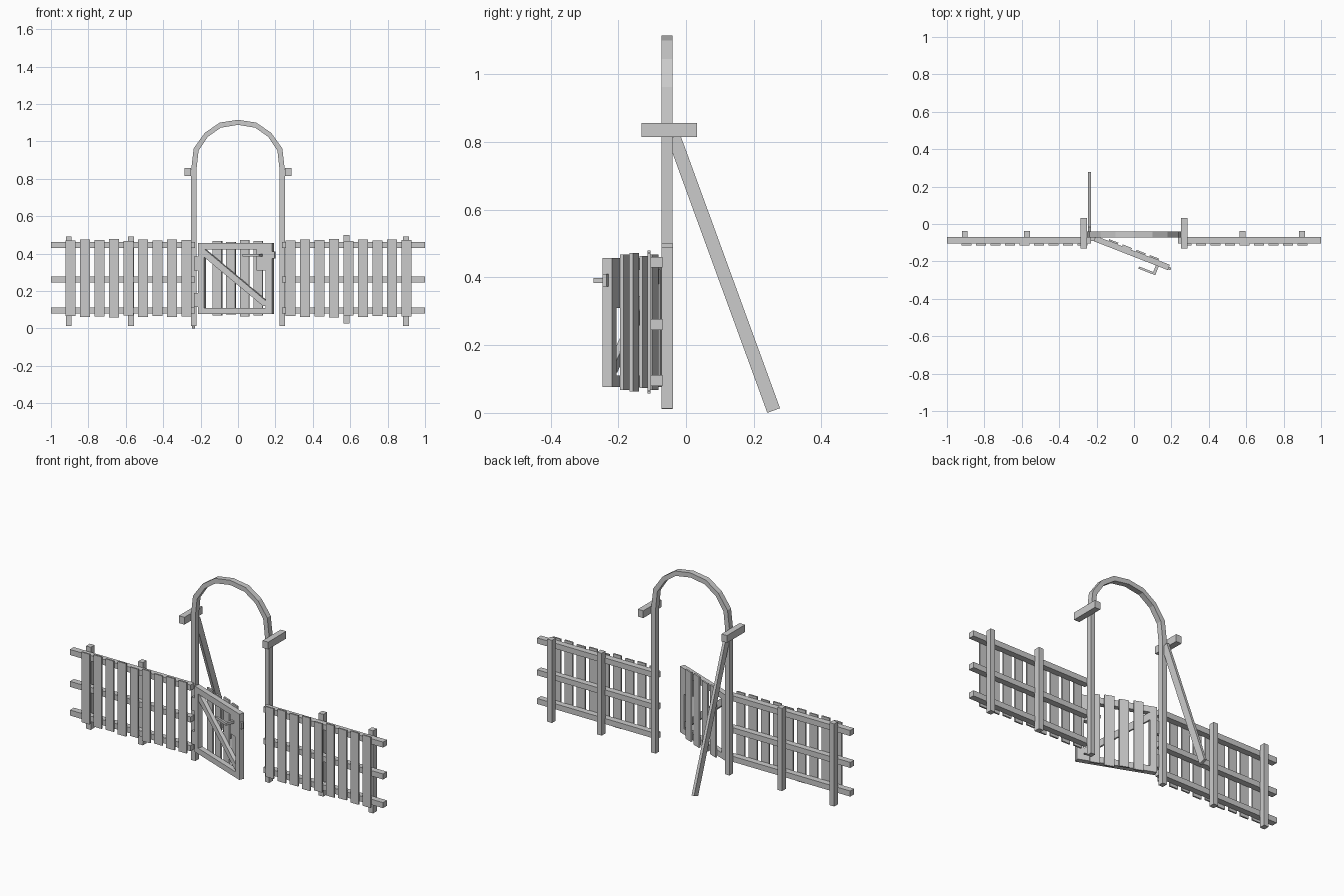
import bpy, math
from mathutils import Matrix, Vector


def mesh_object(name, verts, faces):
    me = bpy.data.meshes.new(name)
    me.from_pydata(verts, [], faces)
    me.update()
    ob = bpy.data.objects.new(name, me)
    bpy.context.collection.objects.link(ob)
    return ob


BOX_FACES = [(0, 1, 3, 2), (4, 6, 7, 5), (0, 4, 5, 1), (2, 3, 7, 6), (0, 2, 6, 4), (1, 5, 7, 3)]


def box(name, x, y, z, matrix=None):
    verts = [Vector((a, b, c)) for a in x for b in y for c in z]
    if matrix is not None:
        verts = [matrix @ v for v in verts]
    return mesh_object(name, verts, BOX_FACES)


# Arch: right half as (outer, inner) pairs, mirrored to the left
half = [((0.25, 0.012), (0.222, 0.012)), ((0.25, 0.85), (0.222, 0.85)),
        ((0.237, 0.962), (0.211, 0.95)), ((0.178, 1.045), (0.162, 1.024)),
        ((0.098, 1.1), (0.092, 1.073)), ((0, 1.115), (0, 1.088))]
path = half + [((-o[0], o[1]), (-i[0], i[1])) for o, i in reversed(half[:-1])]
verts, faces = [], []
for o, i in path:
    verts += [(o[0], -0.072, o[1]), (o[0], -0.04, o[1]), (i[0], -0.04, i[1]), (i[0], -0.072, i[1])]
for s in range(len(path) - 1):
    for k in range(4):
        a, b = s * 4 + k, s * 4 + (k + 1) % 4
        faces.append((a, b, b + 4, a + 4))
n = len(verts)
faces += [(3, 2, 1, 0), (n - 4, n - 3, n - 2, n - 1)]
mesh_object("arch", verts, faces)

# Short cross arms on the arch
for s in (-1, 1):
    box("arch_arm", sorted((s * 0.25, s * 0.285)), (-0.132, 0.033), (0.815, 0.857))

# Leaning brace behind the left leg
lean = Matrix.Translation((0, 0.259, 0.007)) @ Matrix.Rotation(math.radians(20.05), 4, 'X')
box("brace", (-0.246, -0.23), (-0.02, 0.02), (0, 0.86), lean)

# Fence rails
for x in ((-1, -0.23), (0.235, 1)):
    for z in (0.0955, 0.261, 0.445):
        box("fence_rail", x, (-0.105, -0.07), (z - 0.016, z + 0.016))

# Fence posts
for x, z0, z1 in ((-0.905, 0.013, 0.49), (-0.572, 0.013, 0.49), (0.58, 0.025, 0.5), (0.898, 0.013, 0.49)):
    box("fence_post", (x - 0.015, x + 0.015), (-0.072, -0.038), (z0, z1))

# Fence pickets with slightly uneven heights
jitter = [-0.002, 0.003, 0, 0.006, -0.006, 0.003, -0.003, 0.002, 0]
for start in (-0.895, 0.281):
    for k, j in enumerate(jitter):
        x = start + 0.0775 * k
        box("fence_picket", (x - 0.026, x + 0.026), (-0.114, -0.105), (0.064 - j, 0.473 + j))

# Gate, swung open: local x along the gate, y towards the back
swing = Matrix.Translation((-0.215, -0.092, 0)) @ Matrix.Rotation(math.radians(-21.3), 4, 'Z')
for x in ((0, 0.035), (0.388, 0.425)):
    box("gate_stile", x, (0, 0.03), (0.077, 0.457), swing)
for z in ((0.077, 0.11), (0.422, 0.457)):
    box("gate_rail", (0.035, 0.388), (0, 0.03), z, swing)
for x, j in ((0.099, 0), (0.177, -0.005), (0.256, 0.005), (0.333, 0)):
    box("gate_picket", (x - 0.026, x + 0.026), (0.03, 0.04), (0.068 - j, 0.468 + j), swing)

# Gate diagonal
diag = [(0.025, 0.425), (0.025, 0.388), (0.372, 0.12), (0.388, 0.12), (0.388, 0.148), (0.035, 0.425)]
m = len(diag)
verts = [swing @ Vector((x, y, z)) for y in (0.004, 0.026) for x, z in diag]
faces = [tuple(range(m)), tuple(reversed(range(m, 2 * m)))]
faces += [(k, k + m, (k + 1) % m + m, (k + 1) % m) for k in range(m)]
mesh_object("gate_diagonal", verts, faces)

# Latch board, handle and catch
box("latch_board", (0.335, 0.388), (0.002, 0.03), (0.31, 0.422), swing)
box("handle_stem", (0.356, 0.372), (-0.05, 0.002), (0.383, 0.398), swing)
box("handle_lever", (0.275, 0.356), (-0.05, -0.038), (0.383, 0.398), swing)
box("latch_catch", (0.425, 0.438), (0.004, 0.018), (0.373, 0.41), swing)

# Hinges
for z in ((0.115, 0.19), (0.31, 0.385)):
    box("hinge", (-0.234, -0.212), (-0.09, -0.07), z)
